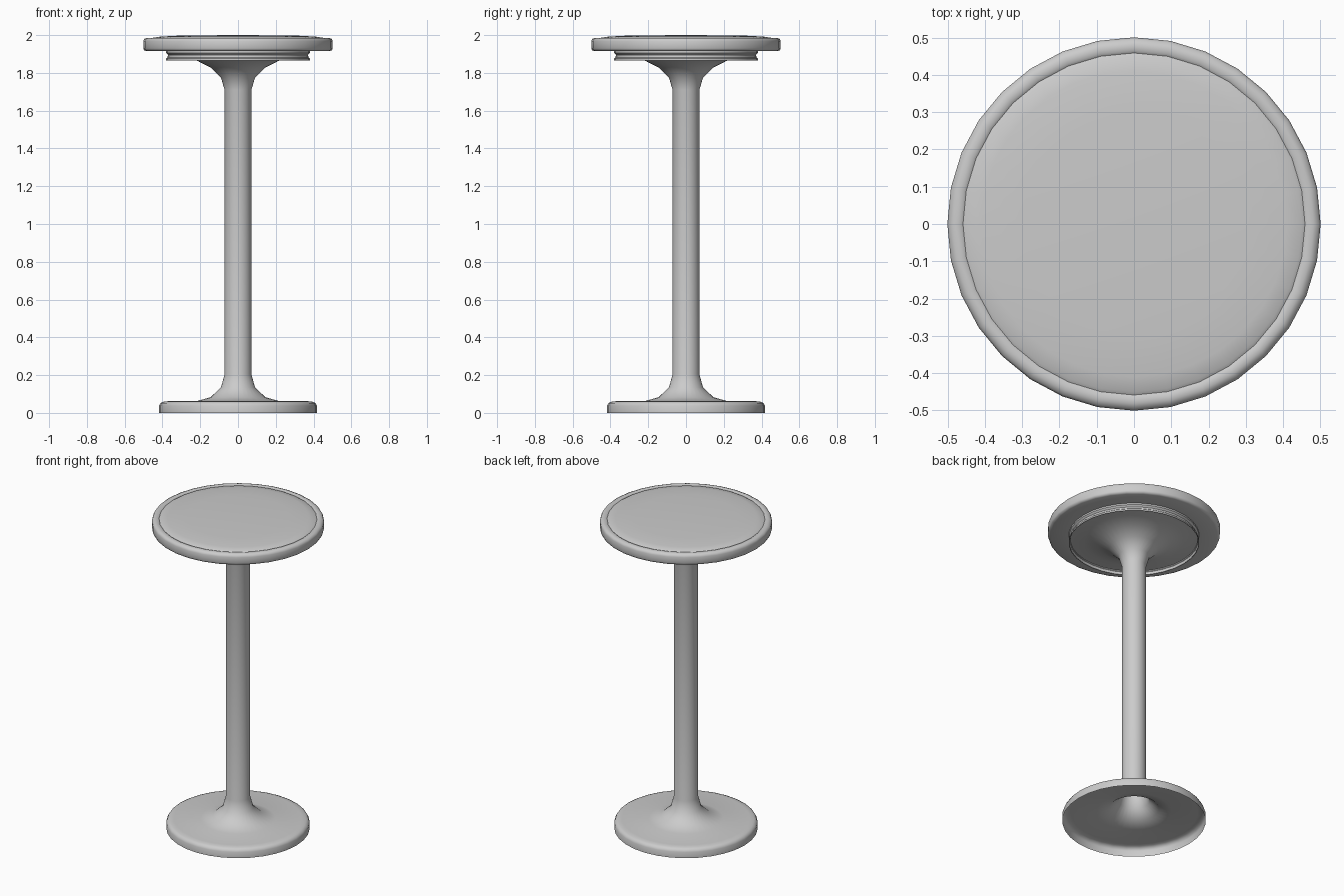
import bpy, bmesh, math

if "Cube" in bpy.data.objects:
    bpy.data.objects.remove(bpy.data.objects["Cube"])

SIDES = 32


def lathe(name, profile, angle=40):
    """Spin (radius, z) points around the z axis; radius 0 makes a pole."""
    bm = bmesh.new()
    rings = []
    for r, z in profile:
        if r == 0:
            rings.append([bm.verts.new((0, 0, z))] * SIDES)
        else:
            rings.append([bm.verts.new((r * math.cos(math.tau * j / SIDES),
                                        r * math.sin(math.tau * j / SIDES), z))
                          for j in range(SIDES)])
    for a, b in zip(rings, rings[1:]):
        for j in range(SIDES):
            k = (j + 1) % SIDES
            bm.faces.new(dict.fromkeys((a[j], a[k], b[k], b[j])))
    mesh = bpy.data.meshes.new(name)
    bm.to_mesh(mesh)
    bm.free()
    obj = bpy.data.objects.new(name, mesh)
    bpy.context.collection.objects.link(obj)
    bpy.ops.object.select_all(action='DESELECT')
    obj.select_set(True)
    bpy.context.view_layer.objects.active = obj
    bpy.ops.object.shade_smooth_by_angle(angle=math.radians(angle))
    return obj


# Hollow foot, open underneath, flaring into the column and the upper flange
lathe("foot_and_column", [
    (0.417, 0), (0.417, 0.038), (0.41, 0.052), (0.395, 0.059), (0.37, 0.062),
    (0.217, 0.063), (0.145, 0.083), (0.09, 0.135), (0.071, 0.205),
    (0.071, 1.71), (0.09, 1.775), (0.145, 1.828), (0.215, 1.864),
    (0.29, 1.882), (0.372, 1.89)], 50)

# Grooved collar ring beneath the top
lathe("collar", [
    (0.372, 1.89), (0.376, 1.866), (0.38, 1.866), (0.38, 1.876),
    (0.37, 1.885), (0.37, 1.895), (0.38, 1.905), (0.38, 1.915)])

# Round top: underside, rounded rim, shallow crease and slightly domed surface
lathe("table_top", [
    (0.37, 1.915), (0.485, 1.915), (0.497, 1.92), (0.501, 1.93),
    (0.501, 1.968), (0.496, 1.98), (0.482, 1.986), (0.466, 1.986),
    (0.459, 1.981), (0.45, 1.986), (0.41, 1.992), (0.3, 1.998), (0, 2.0)], 50)
